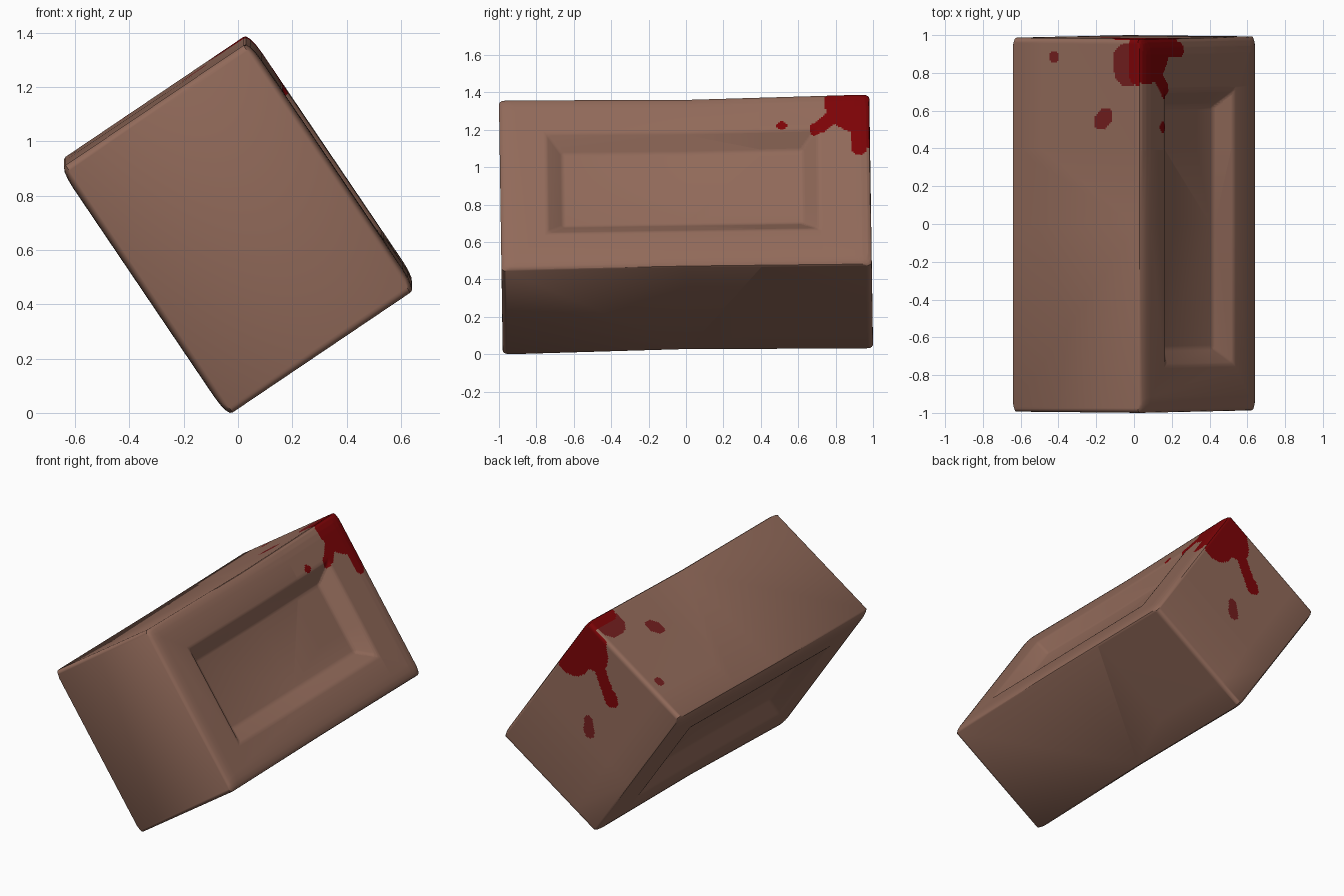
import bpy, bmesh, math
from mathutils import Vector, Matrix

if "Cube" in bpy.data.objects:
    bpy.data.objects.remove(bpy.data.objects["Cube"])

HX, HY, HZ = 0.55, 0.99, 0.42      # half sizes of the untilted brick
ROUND = 0.025                      # depth of the rounded outer edges
STEP = 0.01                        # cell size of the stained corner


def material(name, rgb):
    m = bpy.data.materials.new(name)
    m.diffuse_color = (*rgb, 1)
    m.use_nodes = True
    m.node_tree.nodes["Principled BSDF"].inputs["Base Color"].default_value = m.diffuse_color
    return m


def capsule(p, a, b, r):
    """True when the 2D point p lies within r of the segment a-b."""
    p, a, b = Vector(p), Vector(a), Vector(b)
    d = b - a
    t = max(0, min(1, (p - a).dot(d) / max(d.dot(d), 1e-9)))
    return (p - a - d * t).length < r


# Stains: (start, end, radius), measured from the stained top corner
FRONT_WET = [((0, .97), (.06, .95), .20), ((.1, .92), (.36, .93), .04),
             ((.2, .97), (.30, .97), .05), ((.12, .82), (.21, .73), .04),
             ((.22, .70), (.23, .70), .03), ((.20, .52), (.20, .52), .026)]
TOP_WET = [((.02, .80), (.02, 1), .06)]
TOP_DRY = [((.09, .82), (.10, .88), .085), ((.23, .58), (.26, .55), .045),
           ((.56, .89), (.56, .89), .035)]
END_WET = [((0, 0), (.27, .06), .13), ((.05, .08), (.15, .17), .10),
           ((.15, .18), (.29, .41), .042), ((.28, .40), (.29, .42), .048)]
END_DRY = [((.53, .38), (.56, .41), .03), ((.57, .41), (.59, .43), .038)]


def stain(face):
    """Material slot: 0 clay, 1 wet stain, 2 dry stain."""
    c, n = face.calc_center_median(), face.normal
    u, w = c.x + HX, HZ - c.z
    if n.z > .6 and w < .07:
        p, wet, dry = (u, c.y), FRONT_WET, []
    elif n.x < -.6 and c.x < -HX + .06:
        p, wet, dry = (w, c.y), TOP_WET, TOP_DRY
    elif n.y > .6 and c.y > HY - .06:
        p, wet, dry = (u, w), END_WET, END_DRY
    else:
        return 0
    if any(capsule(p, *s) for s in wet):
        return 1
    return 2 if any(capsule(p, *s) for s in dry) else 0


def slice_mesh(bm, co, no, y_min=-9):
    faces = [f for f in bm.faces if f.calc_center_median().y > y_min]
    edges = {e for f in faces for e in f.edges}
    verts = {v for f in faces for v in f.verts}
    bmesh.ops.bisect_plane(bm, geom=list(verts) + list(edges) + faces,
                           plane_co=co, plane_no=no, dist=1e-5)


def is_corner(v):
    return abs(v.co.x) > HX - .001 and abs(v.co.y) > HY - .001


bm = bmesh.new()
bmesh.ops.create_cube(bm, size=2, matrix=Matrix.Diagonal((HX, HY, HZ, 1)))

# Sunken panel on both broad sides
panels = [f for f in bm.faces if abs(f.normal.z) > .9]
bmesh.ops.inset_individual(bm, faces=panels, thickness=.225,
                           use_even_offset=True)
bmesh.ops.inset_individual(bm, faces=panels, thickness=.09, depth=-.08,
                           use_even_offset=True)
for v in bm.verts:
    if not is_corner(v):
        v.co.y = v.co.y * .95 - .015

# Soft panel edges, then rounder outer edges
panel_edges = [e for e in bm.edges if not any(is_corner(v) for v in e.verts)]
bmesh.ops.bevel(bm, geom=panel_edges, offset=.015, segments=2, profile=.5,
                affect='EDGES')
outer_edges = [e for e in bm.edges if all(is_corner(v) for v in e.verts)]
bmesh.ops.bevel(bm, geom=outer_edges, offset=ROUND, segments=4, profile=.5,
                affect='EDGES')

# Stretch the rounding inward so the broad sides roll off gently
for v in bm.verts:
    grow = 1 + 2.4 * max(0, 1 - (HZ - abs(v.co.z)) / ROUND)
    for axis, half in ((0, HX), (1, HY)):
        a = half - abs(v.co[axis])
        if a < ROUND + .001:
            v.co[axis] = math.copysign(half - a * grow, v.co[axis])

# Middle loop for the warp, fine cells around the stained corner
slice_mesh(bm, (0, 0, 0), (0, 1, 0))
slice_mesh(bm, (0, .4, 0), (0, 1, 0))
for i in range(1, 65):
    slice_mesh(bm, (-HX + i * STEP, 0, 0), (1, 0, 0), .4)
    slice_mesh(bm, (0, 0, HZ - i * STEP), (0, 0, 1), .4)
for i in range(1, 59):
    slice_mesh(bm, (0, .4 + i * STEP, 0), (0, 1, 0), .4)

bm.normal_update()
for f in bm.faces:
    f.material_index = stain(f)
    f.smooth = True

# Tilt about the length, then warp slightly like hand-made clay
bmesh.ops.rotate(bm, verts=bm.verts, cent=(0, 0, 0),
                 matrix=Matrix.Rotation(math.radians(56), 3, 'Y'))
for v in bm.verts:
    x, y, z = v.co
    pinch = 1 - .02 * (1 - min(1, abs(y)))
    v.co = (x, y - .015 * z, z * pinch + .016 * y)
low = min(v.co.z for v in bm.verts)
bmesh.ops.translate(bm, verts=bm.verts, vec=(0, 0, -low))

mesh = bpy.data.meshes.new("brick")
bm.to_mesh(mesh)
bm.free()
for name, rgb in (("clay brown", (.285, .144, .102)),
                  ("wet red", (.205, .001, .002)),
                  ("dry red", (.170, .013, .013))):
    mesh.materials.append(material(name, rgb))
brick = bpy.data.objects.new("brick", mesh)
bpy.context.collection.objects.link(brick)
bpy.context.view_layer.objects.active = brick
brick.select_set(True)
bpy.ops.object.shade_smooth_by_angle(angle=math.radians(40))
